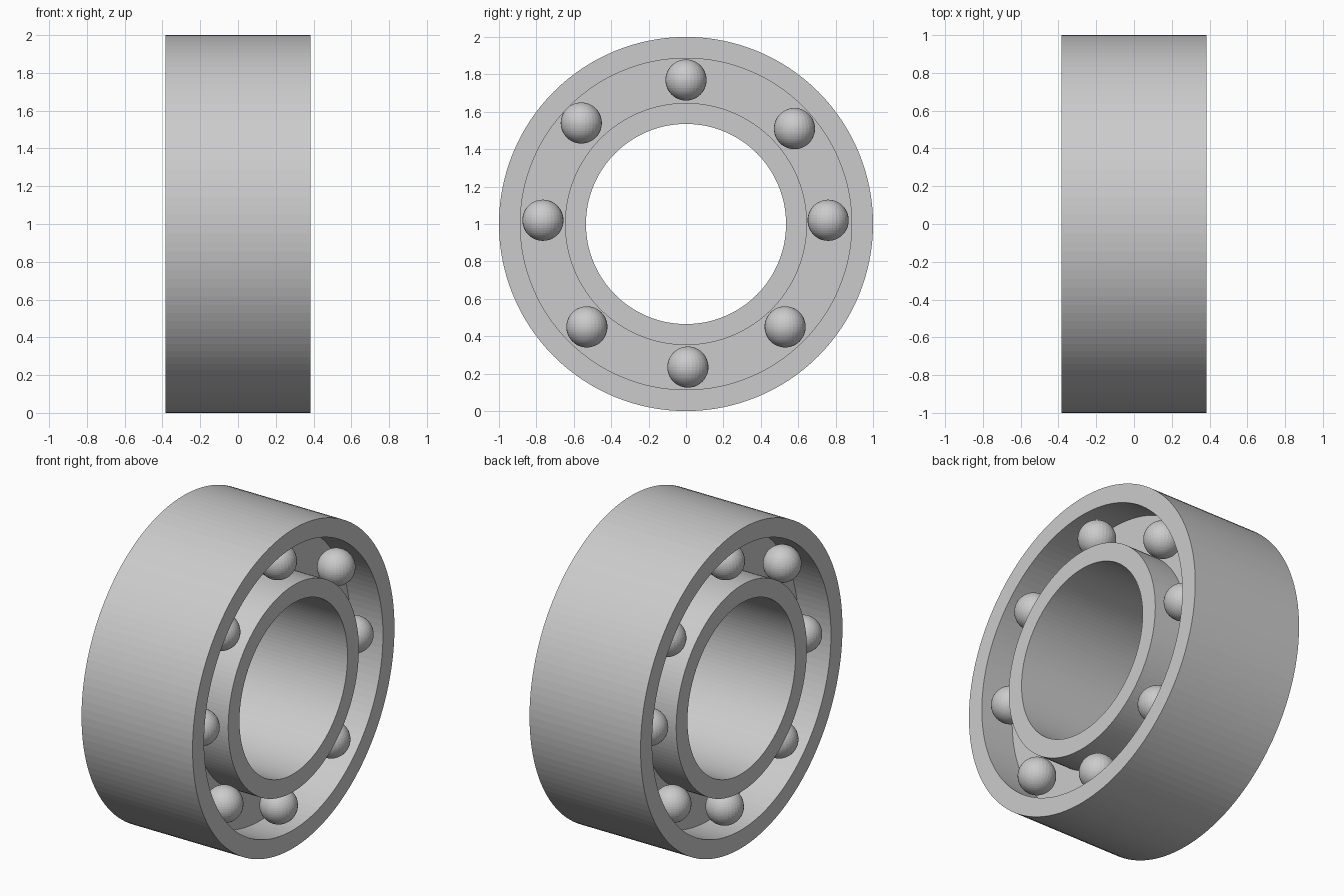
import bpy
import bmesh
from math import tau
from mathutils import Matrix, Vector

cube = bpy.data.objects.get("Cube")
if cube:
    bpy.data.objects.remove(cube, do_unlink=True)

HALF_WIDTH = 0.385
WEB_HALF = 0.16
BORE, INNER_RIM, OUTER_RIM, OUTSIDE = 0.535, 0.647, 0.886, 1.0
BALL_RADIUS = 0.11
BALL_X = 0.275
CENTRE = Vector((0, 0, 1))

steel = bpy.data.materials.new("steel grey")
steel.use_nodes = True
colour = (0.6, 0.6, 0.6, 1)
steel.diffuse_color = colour
steel.node_tree.nodes["Principled BSDF"].inputs["Base Color"].default_value = colour


def add_object(name, bm):
    bmesh.ops.recalc_face_normals(bm, faces=bm.faces)
    mesh = bpy.data.meshes.new(name)
    bm.to_mesh(mesh)
    bm.free()
    mesh.materials.append(steel)
    obj = bpy.data.objects.new(name, mesh)
    bpy.context.collection.objects.link(obj)
    return obj


# Inner and outer rings joined by a central web, turned from one H-shaped profile
half = [(BORE, HALF_WIDTH), (INNER_RIM, HALF_WIDTH), (INNER_RIM, WEB_HALF),
        (OUTER_RIM, WEB_HALF), (OUTER_RIM, HALF_WIDTH), (OUTSIDE, HALF_WIDTH)]
profile = half + [(r, -x) for r, x in reversed(half)]
bm = bmesh.new()
verts = [bm.verts.new((x, 0, CENTRE.z + r)) for r, x in profile]
edges = [bm.edges.new((a, b)) for a, b in zip(verts, verts[1:] + verts[:1])]
bmesh.ops.spin(bm, geom=verts + edges, cent=CENTRE, axis=(1, 0, 0),
               angle=tau, steps=128, use_merge=True)
bmesh.ops.remove_doubles(bm, verts=bm.verts, dist=0.0001)
add_object("bearing_rings", bm)

# Balls, slightly unevenly spaced, in a matching row on each side of the web
ball_spots = [(0, 1.77), (0.58, 1.51), (0.76, 1.02), (0.53, 0.45),
              (0.01, 0.235), (-0.53, 0.45), (-0.765, 1.02), (-0.56, 1.54)]
for side, row in ((1, "left"), (-1, "right")):
    for i, (y, z) in enumerate(ball_spots, 1):
        bm = bmesh.new()
        bmesh.ops.create_uvsphere(bm, u_segments=32, v_segments=24, radius=BALL_RADIUS,
                                  matrix=Matrix.Translation((side * BALL_X, y, z)))
        add_object(f"{row}_ball_{i}", bm)
